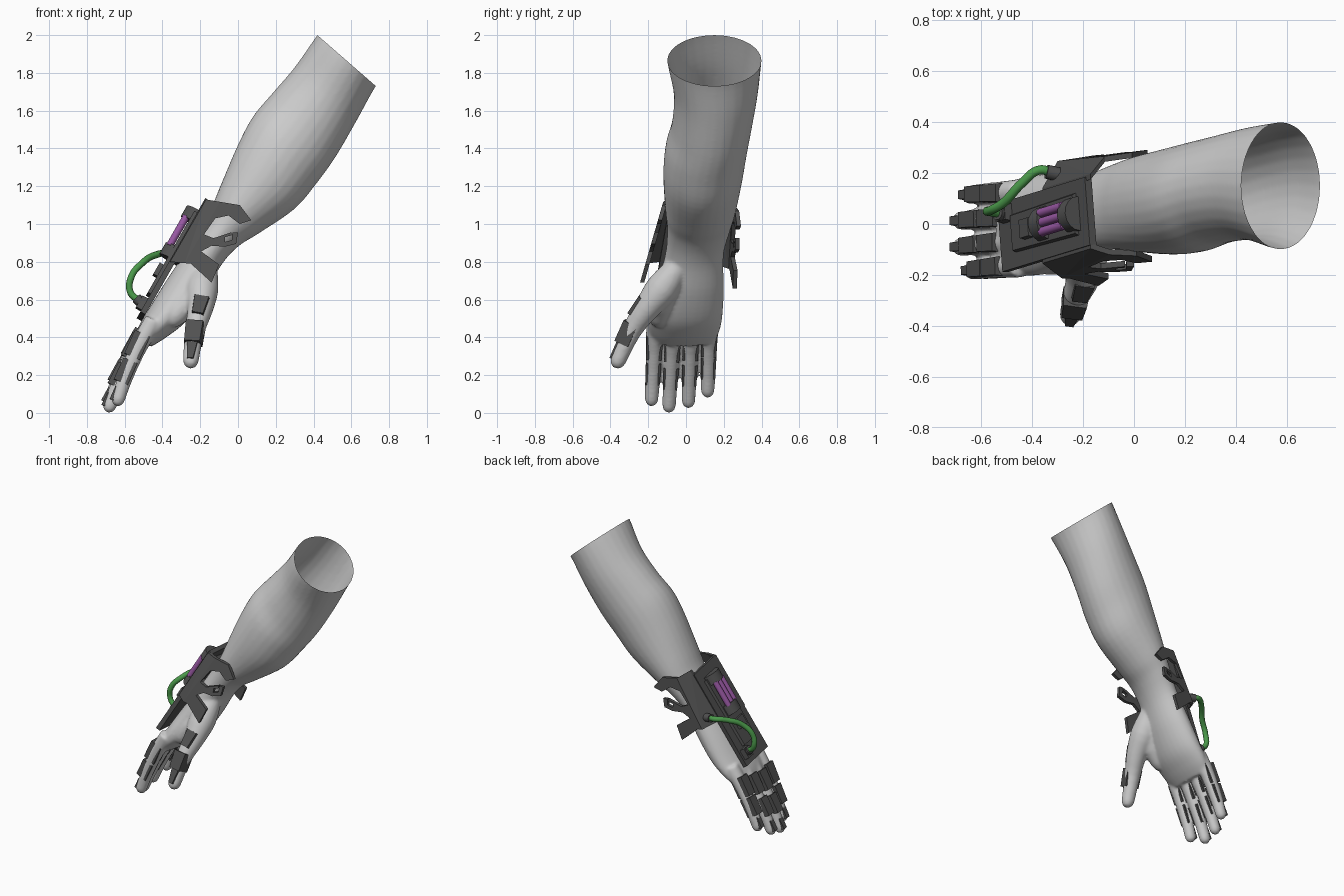
import bpy, bmesh, math
from mathutils import Vector, Matrix

if "Cube" in bpy.data.objects:
    bpy.data.objects.remove(bpy.data.objects["Cube"])


def material(name, rgb):
    m = bpy.data.materials.new(name)
    m.use_nodes = True
    m.diffuse_color = (*rgb, 1)
    m.node_tree.nodes["Principled BSDF"].inputs["Base Color"].default_value = (*rgb, 1)
    return m


SKIN = material("pale grey skin", (0.6, 0.6, 0.6))
DARK = material("dark armour", (0.083, 0.083, 0.083))
GREEN = material("green cable", (0.07, 0.32, 0.07))
PURPLE = material("purple cell", (0.32, 0.1, 0.37))


def finish(name, bm, mat, smooth=False):
    bmesh.ops.recalc_face_normals(bm, faces=bm.faces)
    me = bpy.data.meshes.new(name)
    bm.to_mesh(me)
    bm.free()
    me.materials.append(mat)
    me.polygons.foreach_set("use_smooth", [smooth] * len(me.polygons))
    ob = bpy.data.objects.new(name, me)
    bpy.context.collection.objects.link(ob)
    return ob


def frame(center, axis, normal):
    """Matrix with local x along axis and local z near normal."""
    u = Vector(axis).normalized()
    n = Vector(normal)
    n = (n - u * n.dot(u)).normalized()
    m = Matrix((u, n.cross(u), n)).transposed().to_4x4()
    m.translation = center
    return m


def box(name, mat4, size, at=(0, 0, 0), taper=1.0, top=1.0):
    """Box whose far end narrows by taper and whose upper face narrows by top."""
    bm = bmesh.new()
    bmesh.ops.create_cube(bm, size=1)
    for v in bm.verts:
        if v.co.x > 0:
            v.co.y *= taper
        if v.co.z > 0:
            v.co.y *= top
        v.co = mat4 @ (Vector(at) + v.co * Vector(size))
    return finish(name, bm, DARK)


def rod(name, mat4, length, ry, rz, at, mat, sides=12):
    """Cylinder along local x with an oval section."""
    bm = bmesh.new()
    bmesh.ops.create_cone(bm, cap_ends=True, segments=sides, radius1=1, radius2=1, depth=1)
    for v in bm.verts:
        v.co = mat4 @ Vector((at[0] + v.co.z * length, at[1] + v.co.y * ry, at[2] + v.co.x * rz))
    ob = finish(name, bm, mat, True)
    bpy.ops.object.select_all(action="DESELECT")
    ob.select_set(True)
    bpy.context.view_layer.objects.active = ob
    bpy.ops.object.shade_smooth_by_angle(angle=math.radians(40))


def flowing(rows, steps=5):
    """Rows of numbers with smoothly blended rows added between them."""
    rows = [Vector(r) for r in rows]
    out = []
    for i in range(len(rows) - 1):
        p, q = rows[i], rows[i + 1]
        mp = (q - rows[max(i - 1, 0)]) / 2
        mq = (rows[min(i + 2, len(rows) - 1)] - p) / 2
        for k in range(steps):
            t = k / steps
            s = t * t * (3 - 2 * t)
            out.append(p * (1 - s) + q * s + mp * (t * (1 - t) ** 2) - mq * (t * t * (1 - t)))
    return out + [rows[-1]]


def loft(bm, rings, sides=28):
    """Closed skin over rings given as (center, half vector, half vector)."""
    loops = []
    for c, a, b in rings:
        angles = [math.tau * i / sides for i in range(sides)]
        loops.append([bm.verts.new(c + a * math.cos(t) + b * math.sin(t)) for t in angles])
    for p, q in zip(loops, loops[1:]):
        for i in range(sides):
            j = (i + 1) % sides
            bm.faces.new((p[i], p[j], q[j], q[i]))
    bm.faces.new(loops[0][::-1])
    bm.faces.new(loops[-1])


def tube(bm, points, radii):
    """Round-tipped limb through the points."""
    pts = [Vector(p) for p in points]
    end = (pts[-1] - pts[-2]).normalized()
    r = radii[-1]
    pts += [pts[-1] + end * r * 0.6, pts[-1] + end * r * 0.97]
    radii = list(radii) + [r * 0.8, r * 0.3]
    rings = []
    for i, p in enumerate(pts):
        t = (pts[min(i + 1, len(pts) - 1)] - pts[max(i - 1, 0)]).normalized()
        a = t.cross(Vector((0, 1, 0))).normalized()
        rings.append((p, a * radii[i], a.cross(t) * radii[i]))
    loft(bm, rings)


# Forearm and palm: back edge x z, inner edge x z, then width limits
ARM = [(0.50, 2.10, 0.81, 1.83, -0.11, 0.41), (0.42, 2.0, 0.73, 1.73, -0.10, 0.40),
       (0.30, 1.83, 0.63, 1.55, -0.065, 0.38), (0.18, 1.69, 0.52, 1.36, -0.075, 0.35),
       (0.08, 1.57, 0.42, 1.22, -0.11, 0.325), (0.0, 1.42, 0.30, 1.08, -0.12, 0.30),
       (-0.09, 1.21, 0.11, 0.95, -0.11, 0.265), (-0.15, 1.07, 0.0, 0.88, -0.10, 0.235),
       (-0.25, 0.90, -0.09, 0.78, -0.11, 0.20), (-0.38, 0.70, -0.18, 0.62, -0.16, 0.20),
       (-0.455, 0.58, -0.28, 0.48, -0.20, 0.195), (-0.515, 0.48, -0.38, 0.40, -0.20, 0.18),
       (-0.545, 0.41, -0.46, 0.35, -0.18, 0.15)]
bm = bmesh.new()
rings = []
for bx, bz, ix, iz, y0, y1 in flowing(ARM):
    back, inner = Vector((bx, 0, bz)), Vector((ix, 0, iz))
    mid = (back + inner) / 2 + Vector((0, (y0 + y1) / 2, 0))
    rings.append((mid, (back - inner) / 2, Vector((0, (y1 - y0) / 2, 0))))
loft(bm, rings)

# Fingers: knuckle y, fingertip position
FINGERS = {"index": (-0.16, (-0.635, -0.182, 0.07)), "middle": (-0.065, (-0.68, -0.09, 0.035)),
           "ring": (0.03, (-0.68, 0.013, 0.06)), "little": (0.125, (-0.645, 0.115, 0.115))}
BOW = Vector((-0.06, 0, 0.028))
paths = {}
for name, (y, tip) in FINGERS.items():
    a, b = Vector((-0.445, y, 0.49)), Vector(tip)
    paths[name] = (a, b)
    tube(bm, [a.lerp(b, t) + BOW * t * (1 - t) for t in (0, 0.2, 0.4, 0.6, 0.8, 1)],
         [0.05, 0.048, 0.044, 0.042, 0.039, 0.036])

# Thumb with its fleshy base and web
THUMB = [Vector(p) for p in ((-0.17, -0.04, 0.78), (-0.19, -0.125, 0.66), (-0.20, -0.21, 0.55),
                             (-0.23, -0.29, 0.43), (-0.25, -0.36, 0.275))]
tube(bm, flowing(THUMB, 3), [r[0] for r in flowing([(0.06, 0), (0.087, 0), (0.068, 0), (0.052, 0),
                                                    (0.042, 0)], 3)])
tube(bm, [(-0.21, -0.10, 0.66), (-0.27, -0.13, 0.58), (-0.34, -0.14, 0.51)], [0.07, 0.07, 0.06])

# Fuse the limb into one skin, then open the elbow end
arm = finish("fused_arm", bm, SKIN, True)
remesh = arm.modifiers.new("fuse", "REMESH")
remesh.mode = "VOXEL"
remesh.voxel_size = 0.009
soften = arm.modifiers.new("soften", "SMOOTH")
soften.iterations = 10
bpy.context.view_layer.update()
fused = bpy.data.meshes.new_from_object(arm.evaluated_get(bpy.context.evaluated_depsgraph_get()))
bpy.data.objects.remove(arm)
bm = bmesh.new()
bm.from_mesh(fused)
bmesh.ops.bisect_plane(bm, geom=bm.verts[:] + bm.edges[:] + bm.faces[:], clear_outer=True,
                       plane_co=(0.575, 0.15, 1.865), plane_no=(0.657, 0, 0.754))
finish("arm", bm, SKIN, True)

# Finger armour: two blocks and a nail plate on each finger
for name, (a, b) in paths.items():
    axis = b - a
    for part, t, size, lift in (("knuckle_guard", 0.34, (0.135, 0.088, 0.088), 0.012),
                                ("finger_guard", 0.67, (0.125, 0.082, 0.08), 0.011),
                                ("nail_plate", 0.95, (0.075, 0.045, 0.025), 0.027)):
        m = frame(a.lerp(b, t) + BOW * t * (1 - t), axis, (-1, 0, 0.4))
        box(f"{name}_{part}", m, size, (0, 0, lift), 0.92, 0.8)

# Thumb armour
for part, i, t, size, lift, taper in (("base_guard", 2, 0.1, (0.11, 0.09, 0.04), 0.052, 0.75),
                                      ("guard", 3, 0.1, (0.12, 0.108, 0.08), 0.018, 0.9),
                                      ("nail_plate", 3, 0.72, (0.10, 0.065, 0.03), 0.032, 0.6)):
    p, q = THUMB[i], THUMB[i + 1]
    m = frame(p.lerp(q, t), q - p, (-0.15, -1, -0.2))
    box("thumb_" + part, m, size, (0, 0, lift), taper, 0.85)

# Back-of-hand plate with its raised housing
PLATE = frame((-0.337, 0, 0.82), (-0.36, -0.11, -0.63), (-0.868, 0, 0.496))
box("back_plate", PLATE, (0.70, 0.27, 0.03), (0.01, 0, 0))
box("housing_base", PLATE, (0.50, 0.17, 0.02), (-0.01, 0, 0.022), 0.9, 0.9)
box("lower_block", PLATE, (0.07, 0.09, 0.04), (0.10, 0, 0.035), 1, 0.8)
box("cable_socket_block", PLATE, (0.07, 0.07, 0.035), (0.285, -0.085, 0.03), 1, 0.8)
for name, u, length in (("upper_cap", -0.245, 0.065), ("lower_cap", -0.015, 0.07)):
    rod(name, PLATE, length, 0.068, 0.062, (u, 0, 0.018), DARK, 16)
for i in (-1, 0, 1):
    rod(f"power_cell_{i + 2}", PLATE, 0.18, 0.019, 0.019, (-0.13, i * 0.037, 0.054), PURPLE)

# Clawed side flanges: one outline, folded outwards along a line beside the plate
OUTLINE = [(-0.17, 1.13), (0.01, 1.10), (0.07, 1.02), (0.01, 1.0), (-0.05, 1.045), (-0.12, 1.03),
           (-0.18, 0.945), (-0.13, 0.925), (-0.035, 0.956), (-0.035, 0.94), (-0.07, 0.93),
           (-0.07, 0.905), (-0.032, 0.915), (-0.03, 0.956), (0.0, 0.955), (-0.01, 0.895),
           (-0.07, 0.88), (-0.14, 0.885), (-0.195, 0.855), (-0.10, 0.785), (-0.14, 0.69),
           (-0.25, 0.79), (-0.36, 0.80)]
WRIST = Vector((-0.17, 0, 1.13))
ALONG, ACROSS = Vector((-0.496, 0, -0.868)), Vector((0.868, 0, -0.496))
FOLD = 0.07
for name, side, edge, drift, step, slope, slide in (
        ("front_flange", -1, 0.075, 0.15, 0.03, 0.14, 0.0),
        ("rear_flange", 1, 0.175, -0.15, 0.068, 0.13, 0.035)):
    bm = bmesh.new()
    bm.faces.new([bm.verts.new((x, 0, z)) for x, z in OUTLINE])
    bmesh.ops.bisect_plane(bm, geom=bm.verts[:] + bm.edges[:] + bm.faces[:],
                           plane_co=WRIST + ACROSS * FOLD, plane_no=ACROSS)
    bmesh.ops.triangulate(bm, faces=bm.faces)
    for v in bm.verts:
        t, s = (v.co - WRIST).dot(ALONG), (v.co - WRIST).dot(ACROSS)
        out = min(max(s / FOLD, 0), 1)
        rise = (step + 0.1 * t) * out + slope * max(s - FOLD, 0)
        v.co += ALONG * slide * out
        v.co.y = side * (edge + drift * t + rise)
    grown = bmesh.ops.extrude_face_region(bm, geom=bm.faces[:], use_keep_orig=True)
    moved = [g for g in grown["geom"] if isinstance(g, bmesh.types.BMVert)]
    bmesh.ops.translate(bm, verts=moved, vec=(0, side * 0.022, 0))
    finish(name, bm, DARK)

# Cable and its sockets
CABLE = [(-0.32, 0.20, 0.835), (-0.37, 0.212, 0.845), (-0.44, 0.16, 0.835), (-0.51, 0.085, 0.79),
         (-0.565, 0.052, 0.72), (-0.57, 0.05, 0.64), (-0.52, 0.04, 0.59)]
curve = bpy.data.curves.new("cable", "CURVE")
curve.dimensions = "3D"
curve.bevel_depth = 0.018
curve.bevel_resolution = 3
curve.use_fill_caps = True
spline = curve.splines.new("BEZIER")
spline.bezier_points.add(len(CABLE) - 1)
for point, co in zip(spline.bezier_points, CABLE):
    point.co = co
    point.handle_left_type = point.handle_right_type = "AUTO"
curve.materials.append(GREEN)
bpy.context.collection.objects.link(bpy.data.objects.new("cable", curve))
for name, p, q in (("upper_socket", CABLE[0], CABLE[1]), ("lower_socket", CABLE[-1], CABLE[-2])):
    m = frame(p, Vector(q) - Vector(p), (0, 1, 0.2))
    rod(name, m, 0.05, 0.028, 0.028, (0, 0, 0), DARK)
